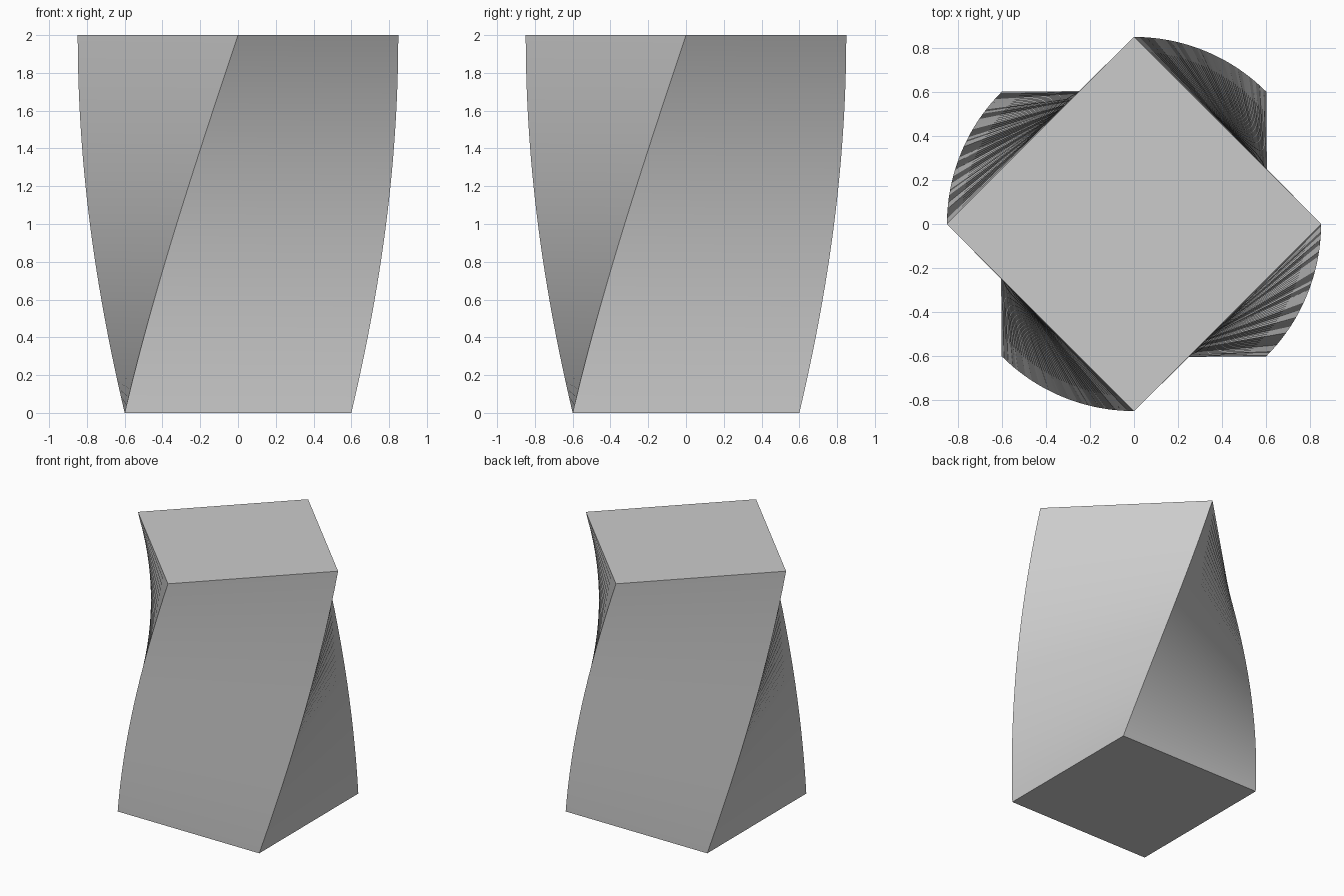
import bpy
import bmesh
import math
from mathutils import Matrix

HEIGHT = 2.0
SIDE = 1.2
TWIST = math.radians(45)
LAYERS = 48

default = bpy.data.objects.get("Cube")
if default:
    bpy.data.objects.remove(default, do_unlink=True)

# Plain grey finish
grey = bpy.data.materials.new("light_grey")
grey.use_nodes = True
colour = (0.6, 0.6, 0.6, 1)
grey.diffuse_color = colour
grey.node_tree.nodes["Principled BSDF"].inputs["Base Color"].default_value = colour

# Square column standing on the ground
bm = bmesh.new()
bmesh.ops.create_cube(bm, size=1)
bmesh.ops.scale(bm, vec=(SIDE, SIDE, HEIGHT), verts=bm.verts)
bmesh.ops.translate(bm, vec=(0, 0, HEIGHT / 2), verts=bm.verts)

# Slice the upright edges into layers
uprights = [e for e in bm.edges if abs(e.verts[0].co.z - e.verts[1].co.z) > 1]
bmesh.ops.subdivide_edges(bm, edges=uprights, cuts=LAYERS - 1, use_grid_fill=True)

# Turn each layer steadily with height
for v in bm.verts:
    v.co = Matrix.Rotation(TWIST * v.co.z / HEIGHT, 3, "Z") @ v.co
bmesh.ops.recalc_face_normals(bm, faces=bm.faces)

mesh = bpy.data.meshes.new("twisted_column")
bm.to_mesh(mesh)
bm.free()
mesh.materials.append(grey)
column = bpy.data.objects.new("twisted_column", mesh)
bpy.context.collection.objects.link(column)

# Smooth sides with crisp corners
bpy.ops.object.select_all(action="DESELECT")
column.select_set(True)
bpy.context.view_layer.objects.active = column
bpy.ops.object.shade_smooth_by_angle(angle=math.radians(30))
